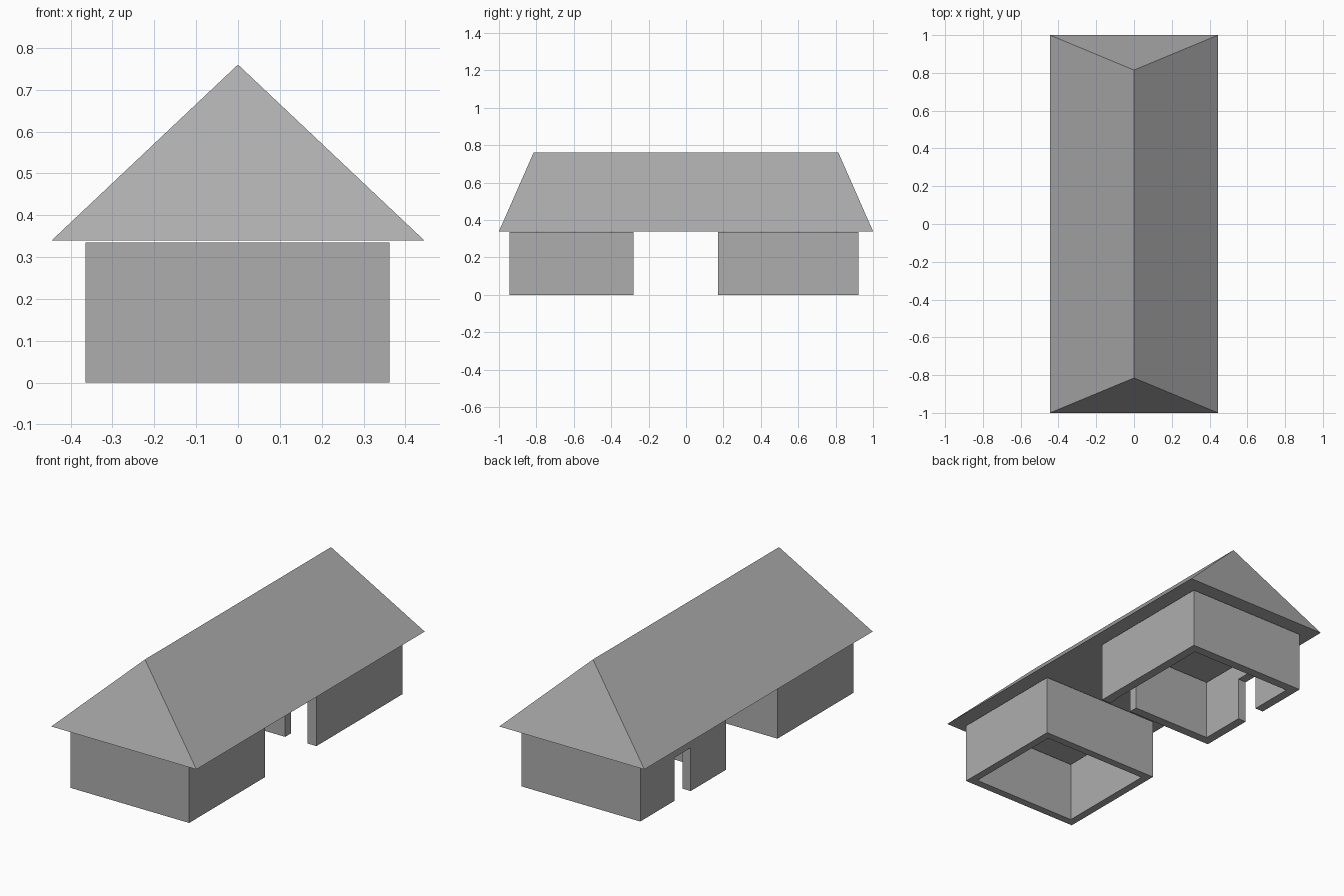
import bpy
import bmesh

default_cube = bpy.data.objects.get("Cube")
if default_cube:
    bpy.data.objects.remove(default_cube, do_unlink=True)

# One plain grey for everything
grey = bpy.data.materials.new("plain_grey")
grey.use_nodes = True
colour = (0.42, 0.42, 0.42, 1.0)
grey.diffuse_color = colour
grey.node_tree.nodes["Principled BSDF"].inputs["Base Color"].default_value = colour


def add_object(name, bm):
    bmesh.ops.recalc_face_normals(bm, faces=bm.faces)
    mesh = bpy.data.meshes.new(name)
    bm.to_mesh(mesh)
    bm.free()
    mesh.materials.append(grey)
    obj = bpy.data.objects.new(name, mesh)
    bpy.context.collection.objects.link(obj)
    return obj


def box(name, x0, x1, y0, y1, z0, z1):
    bm = bmesh.new()
    for v in bmesh.ops.create_cube(bm, size=1)["verts"]:
        v.co.x = x0 if v.co.x < 0 else x1
        v.co.y = y0 if v.co.y < 0 else y1
        v.co.z = z0 if v.co.z < 0 else z1
    return add_object(name, bm)


def room(name, x0, x1, y0, y1, height, thick):
    """Four walls, open at floor and ceiling."""
    bm = bmesh.new()
    rings = []
    for z in (0, height):
        for t in (0, thick):
            corners = ((x0 + t, y0 + t), (x1 - t, y0 + t),
                       (x1 - t, y1 - t), (x0 + t, y1 - t))
            rings.append([bm.verts.new((x, y, z)) for x, y in corners])
    low_out, low_in, top_out, top_in = rings
    for a, b in ((low_out, top_out), (top_out, top_in),
                 (top_in, low_in), (low_in, low_out)):
        for i in range(4):
            j = (i + 1) % 4
            bm.faces.new((a[i], a[j], b[j], b[i]))
    return add_object(name, bm)


def cut(obj, cutter):
    mod = obj.modifiers.new("doorway", "BOOLEAN")
    mod.operation = "DIFFERENCE"
    mod.solver = "EXACT"
    mod.object = cutter
    bpy.context.view_layer.objects.active = obj
    bpy.ops.object.modifier_apply(modifier=mod.name)
    bpy.data.objects.remove(cutter, do_unlink=True)


# Rooms at each end of the open passage
WEST, EAST, WALL_TOP, DOOR_TOP = -0.365, 0.362, 0.335, 0.24
front_room = room("front_room_walls", WEST, EAST, -0.945, -0.28, WALL_TOP, 0.043)
back_room = room("back_room_walls", WEST, EAST, 0.17, 0.922, WALL_TOP, 0.05)

# Doorways of the back room: passage side and right side
cut(back_room, box("passage_doorway", 0.17, 0.306, 0.1, 0.26, -0.1, DOOR_TOP))
cut(back_room, box("side_doorway", -0.45, -0.28, 0.48, 0.62, -0.1, DOOR_TOP))

# Hipped roof: a box whose top is pinched into the ridge
roof_bm = bmesh.new()
for v in bmesh.ops.create_cube(roof_bm, size=2)["verts"]:
    if v.co.z > 0:
        v.co = (0, v.co.y * 0.815, 0.76)
    else:
        v.co = (v.co.x * 0.445, v.co.y, 0.34)
bmesh.ops.remove_doubles(roof_bm, verts=roof_bm.verts, dist=0.001)
add_object("hipped_roof", roof_bm)
